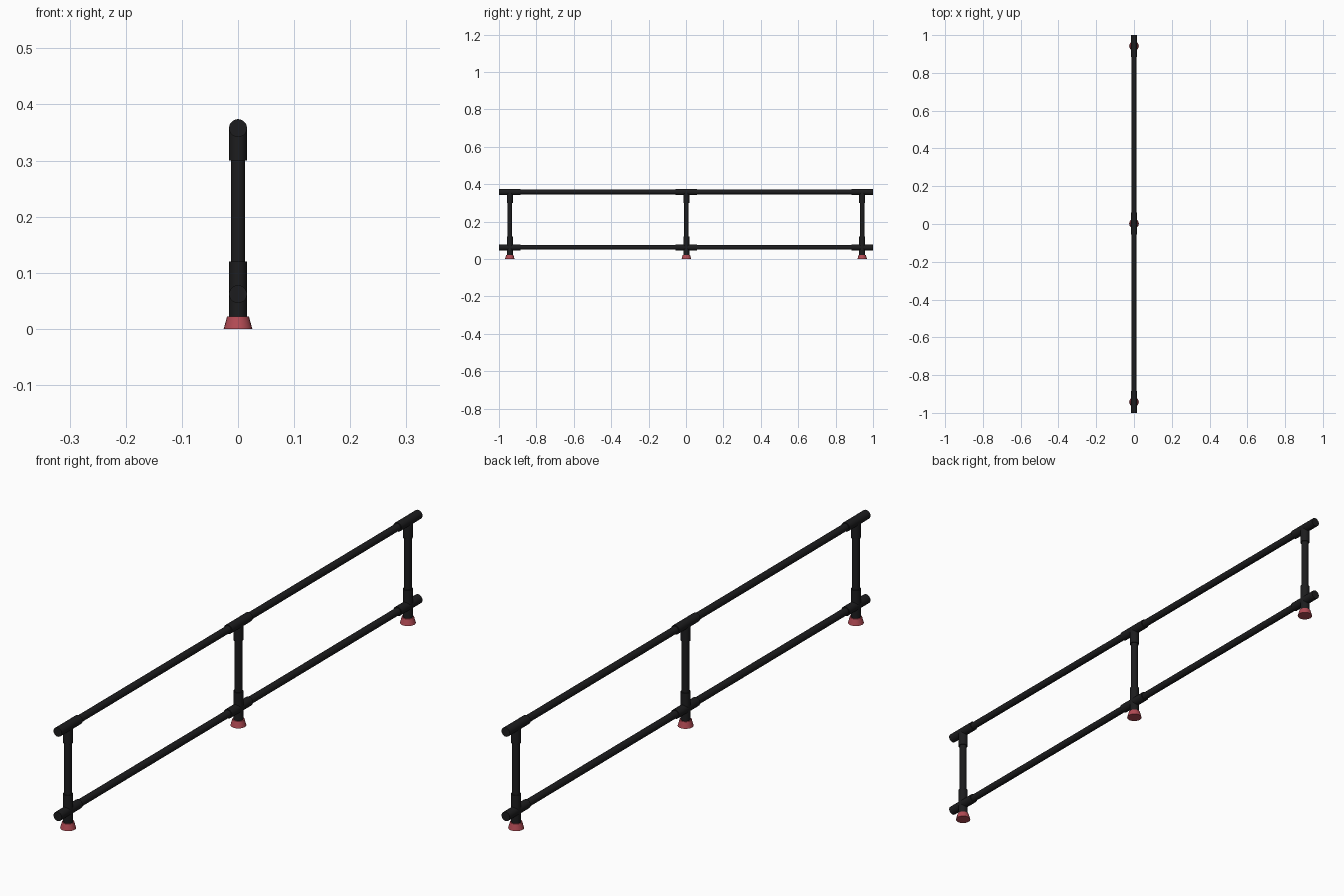
import bpy
import math

if "Cube" in bpy.data.objects:
    bpy.data.objects.remove(bpy.data.objects["Cube"])

HALF = 0.058          # half length of a pipe fitting
R_PIPE, R_FIT = 0.0125, 0.016
Z_LOW, Z_TOP = 0.062, 0.358
POSTS = {"left": -0.942, "middle": 0.002, "right": 0.942}


def material(name, rgb):
    m = bpy.data.materials.new(name)
    m.diffuse_color = (*rgb, 1)
    m.use_nodes = True
    m.node_tree.nodes["Principled BSDF"].inputs["Base Color"].default_value = m.diffuse_color
    return m


BLACK = material("black_pipe", (0.012, 0.012, 0.013))
RED = material("red_rubber", (0.45, 0.07, 0.09))


def tube(name, mat, r1, r2, center, length, along_y=False):
    """Round bar or cone, upright or lying along y."""
    bpy.ops.mesh.primitive_cone_add(
        vertices=20, radius1=r1, radius2=r2, depth=length, location=center,
        rotation=(math.pi / 2 if along_y else 0, 0, 0))
    ob = bpy.context.object
    ob.name = name
    ob.data.materials.append(mat)
    bpy.ops.object.shade_smooth_by_angle(angle=math.radians(35))
    return ob


def upright(name, mat, r1, r2, y, z0, z1):
    return tube(name, mat, r1, r2, (0, y, (z0 + z1) / 2), z1 - z0)


# long rails between the outer fittings
for label, z in (("lower", Z_LOW), ("upper", Z_TOP)):
    tube(label + "_rail", BLACK, R_PIPE, R_PIPE, (0, 0, z), 1.98, True)

for label, y in POSTS.items():
    # post pipe between the fittings
    upright(label + "_post", BLACK, R_PIPE, R_PIPE, y, Z_LOW + 0.04, Z_TOP - 0.04)
    # top tee fitting
    tube(label + "_tee_sleeve", BLACK, R_FIT, R_FIT, (0, y, Z_TOP), 2 * HALF, True)
    upright(label + "_tee_stem", BLACK, R_FIT, R_FIT, y, Z_TOP - HALF, Z_TOP)
    # bottom cross fitting
    tube(label + "_cross_sleeve", BLACK, R_FIT, R_FIT, (0, y, Z_LOW), 2 * HALF, True)
    upright(label + "_cross_stem", BLACK, R_FIT, R_FIT, y, 0.004, Z_LOW + HALF)
    # flared foot
    upright(label + "_foot", RED, 0.0255, 0.0195, y, 0, 0.022)
